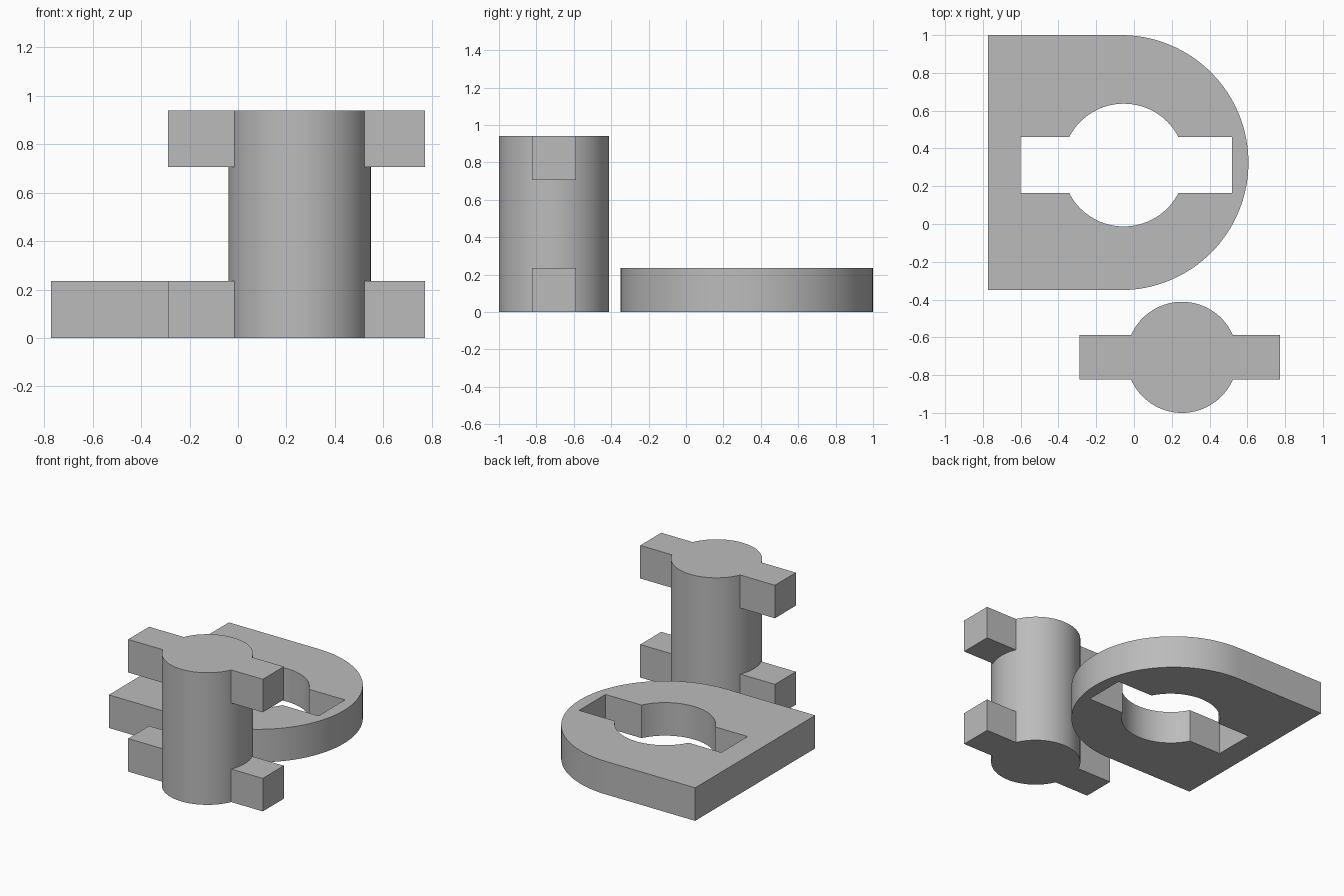
import bpy
import bmesh
from math import cos, sin, pi, radians
from mathutils import Matrix

default = bpy.data.objects.get("Cube")
if default:
    bpy.data.objects.remove(default, do_unlink=True)

grey = bpy.data.materials.new("plain grey")
grey.use_nodes = True
COLOUR = (0.5, 0.5, 0.5, 1)
grey.diffuse_color = COLOUR
grey.node_tree.nodes["Principled BSDF"].inputs["Base Color"].default_value = COLOUR


def add_object(name, bm):
    bmesh.ops.recalc_face_normals(bm, faces=bm.faces)
    mesh = bpy.data.meshes.new(name)
    bm.to_mesh(mesh)
    bm.free()
    mesh.materials.append(grey)
    obj = bpy.data.objects.new(name, mesh)
    bpy.context.collection.objects.link(obj)
    return obj


def prism(name, outline, z0, z1):
    """Extrude a flat outline from z0 up to z1."""
    bm = bmesh.new()
    face = bm.faces.new([bm.verts.new((x, y, z0)) for x, y in outline])
    top = bmesh.ops.extrude_face_region(bm, geom=[face])["geom"]
    verts = [v for v in top if isinstance(v, bmesh.types.BMVert)]
    bmesh.ops.translate(bm, verts=verts, vec=(0, 0, z1 - z0))
    return add_object(name, bm)


def arc(cx, cy, r, start, end, steps):
    angles = [start + (end - start) * i / steps for i in range(steps + 1)]
    return [(cx + r * cos(a), cy + r * sin(a)) for a in angles]


def cylinder(name, cx, cy, r, z0, z1):
    return prism(name, arc(cx, cy, r, 0, 2 * pi, 96)[:-1], z0, z1)


def box(name, x0, x1, y0, y1, z0, z1):
    return prism(name, [(x0, y0), (x1, y0), (x1, y1), (x0, y1)], z0, z1)


def combine(target, others, operation):
    """Apply boolean steps to the target and remove the helper solids."""
    for other in others:
        mod = target.modifiers.new(operation.lower(), "BOOLEAN")
        mod.operation, mod.object, mod.solver = operation, other, "EXACT"
        other.hide_render = True
    graph = bpy.context.evaluated_depsgraph_get()
    result = bpy.data.meshes.new_from_object(target.evaluated_get(graph))
    target.modifiers.clear()
    target.data = result
    for other in others:
        bpy.data.objects.remove(other, do_unlink=True)


def smooth(obj):
    bpy.ops.object.select_all(action="DESELECT")
    obj.select_set(True)
    bpy.context.view_layer.objects.active = obj
    bpy.ops.object.shade_smooth_by_angle(angle=radians(30))


THICK = 0.235

# Lock plate: square at one end, half round at the other
LEFT = -0.772
outline = [(LEFT, -0.35)] + arc(-0.069, 0.325, 0.675, -pi / 2, pi / 2, 64) + [(LEFT, 1)]
plate = prism("lock_plate", outline, 0, THICK)

# Keyhole: round bore crossed by a straight slot
bore = cylinder("bore_cutter", -0.054, 0.312, 0.325, -0.1, 0.4)
slot = box("slot_cutter", -0.6, 0.519, 0.164, 0.461, -0.1, 0.4)
combine(plate, [bore, slot], "DIFFERENCE")
smooth(plate)

# Key pin: round shaft with a crossbar at each end
PIN_X, PIN_Y, HEIGHT = 0.254, -0.706, 0.94
pin = cylinder("key_pin", PIN_X, PIN_Y, 0.294, 0, HEIGHT)
bars = [box("crossbar", -0.288, 0.772, PIN_Y - 0.118, PIN_Y + 0.118, z, z + THICK)
        for z in (0, HEIGHT - THICK)]
combine(pin, bars, "UNION")
smooth(pin)
